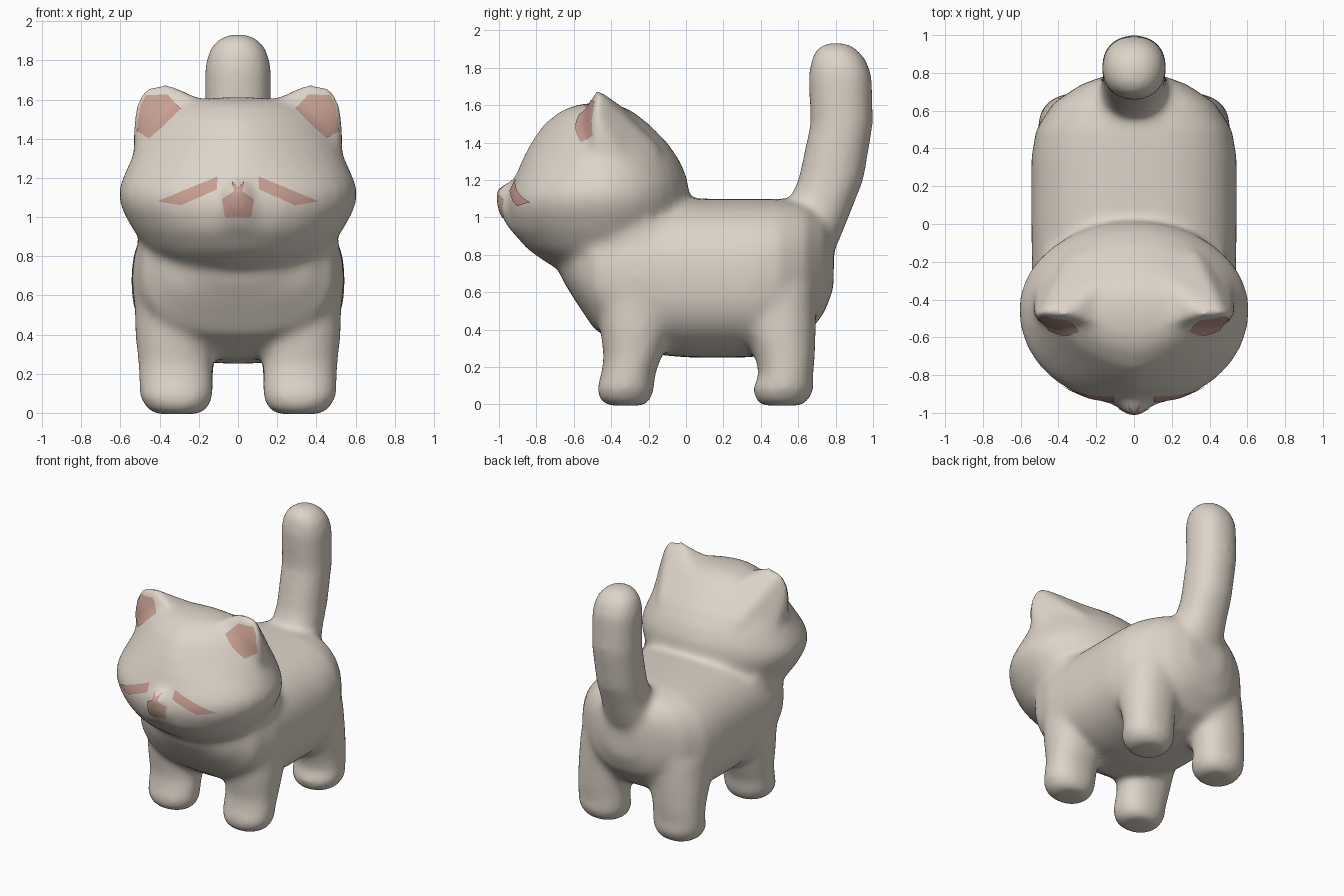
import bpy
import bmesh
import math
from mathutils import Vector
from mathutils.bvhtree import BVHTree

default_cube = bpy.data.objects.get("Cube")
if default_cube:
    bpy.data.objects.remove(default_cube, do_unlink=True)


def make_material(name, colour):
    material = bpy.data.materials.new(name)
    material.use_nodes = True
    material.diffuse_color = colour
    shader = material.node_tree.nodes["Principled BSDF"]
    shader.inputs["Base Color"].default_value = colour
    shader.inputs["Roughness"].default_value = 0.8
    return material


fur_material = make_material("cream fur", (0.73, 0.66, 0.58, 1))
pink_material = make_material("dusty pink", (0.57, 0.345, 0.285, 1))

SIDES = 32
body_mesh = bmesh.new()


def signed_power(value, power):
    return math.copysign(abs(value) ** power, value)


def oval(index, roundness):
    """Unit superellipse point; roundness 2 is a circle."""
    angle = math.tau * index / SIDES
    return (signed_power(math.cos(angle), 2 / roundness),
            signed_power(math.sin(angle), 2 / roundness))


def loft(rings):
    """Skin a closed tube through rings of points."""
    loops = [[body_mesh.verts.new(p) for p in ring] for ring in rings]
    faces = [body_mesh.faces.new(loops[0]), body_mesh.faces.new(loops[-1])]
    for low, high in zip(loops, loops[1:]):
        for i in range(SIDES):
            j = (i + 1) % SIDES
            faces.append(body_mesh.faces.new((low[i], low[j], high[j], high[i])))
    bmesh.ops.recalc_face_normals(body_mesh, faces=faces)


def upright_loft(levels, side=1):
    """Levels hold z, centre x, centre y, x radius, y radius."""
    loft([[(side * cx + rx * c, cy + ry * s, z)
           for c, s in (oval(i, 2.2) for i in range(SIDES))]
          for z, cx, cy, rx, ry in levels])


# Torso: y, half width, bottom, top
torso = [(-0.67, 0.20, 0.68, 0.90), (-0.59, 0.38, 0.55, 1.00),
         (-0.49, 0.49, 0.40, 1.05), (-0.30, 0.54, 0.28, 1.09),
         (0.00, 0.545, 0.25, 1.10), (0.35, 0.545, 0.25, 1.10),
         (0.50, 0.52, 0.28, 1.10), (0.64, 0.43, 0.36, 1.08),
         (0.74, 0.28, 0.49, 1.02), (0.79, 0.14, 0.62, 0.92)]
loft([[(w * c, y, (low + high) / 2 + (high - low) / 2 * s)
       for c, s in (oval(i, 2.5) for i in range(SIDES))]
      for y, w, low, high in torso])

# Neck filling the crease under the head
upright_loft([(0.55, 0, -0.33, 0.42, 0.22), (0.75, 0, -0.31, 0.50, 0.37),
              (0.88, 0, -0.30, 0.515, 0.42), (0.98, 0, -0.30, 0.50, 0.38)])

# Head: z, half width, front y, back y, roundness of the front
head = [(0.71, 0.28, -0.66, -0.15, 2), (0.76, 0.37, -0.75, -0.10, 2),
        (0.83, 0.46, -0.85, -0.05, 2), (0.93, 0.535, -0.935, 0.00, 2),
        (1.03, 0.59, -0.96, 0.01, 2.1), (1.09, 0.61, -0.96, 0.015, 2.1),
        (1.14, 0.61, -0.945, 0.015, 2.1),
        (1.20, 0.59, -0.92, 0.01, 2), (1.30, 0.545, -0.88, -0.03, 1.75),
        (1.40, 0.50, -0.83, -0.10, 1.55), (1.50, 0.43, -0.76, -0.20, 1.55),
        (1.57, 0.33, -0.67, -0.29, 1.7), (1.60, 0.22, -0.59, -0.36, 2),
        (1.612, 0.08, -0.51, -0.42, 2)]
rings = []
for z, width, front, back, roundness in head:
    middle = -0.45
    ring = []
    for i in range(SIDES):
        facing_front = i > SIDES / 2
        c, s = oval(i, roundness if facing_front else 2)
        depth = middle - front if facing_front else back - middle
        ring.append((width * c, middle + depth * s, z))
    rings.append(ring)
loft(rings)

# Small muzzle ridge carrying the nose
upright_loft([(0.86, 0, -0.78, 0.15, 0.08), (0.94, 0, -0.82, 0.17, 0.13),
              (1.04, 0, -0.84, 0.14, 0.165), (1.14, 0, -0.84, 0.09, 0.18),
              (1.19, 0, -0.82, 0.06, 0.14)])

# Ears: broad wedges that blend into the back of the head
ear = [(0.36, -0.48, 1.69), (0.48, -0.47, 1.68), (0.54, -0.49, 1.55),
       (0.54, -0.49, 1.38), (0.17, -0.54, 1.59), (0.30, -0.60, 1.40),
       (0.12, -0.26, 1.54), (0.33, -0.13, 1.36), (0.52, -0.31, 1.26),
       (0.30, -0.45, 1.30)]
for side in (1, -1):
    points = [body_mesh.verts.new((side * x, y, z)) for x, y, z in ear]
    hull = bmesh.ops.convex_hull(body_mesh, input=points)
    faces = [g for g in hull["geom"] if isinstance(g, bmesh.types.BMFace)]
    bmesh.ops.recalc_face_normals(body_mesh, faces=faces)

# Legs with rounded paws; the rear ones rise into the haunches
front_leg = [(-0.007, 0.31, -0.32, 0.11, 0.10), (0.02, 0.31, -0.325, 0.155, 0.135),
             (0.08, 0.315, -0.325, 0.188, 0.155), (0.16, 0.315, -0.31, 0.19, 0.145),
             (0.25, 0.32, -0.285, 0.19, 0.155), (0.40, 0.325, -0.27, 0.20, 0.19),
             (0.62, 0.33, -0.25, 0.20, 0.23), (0.85, 0.28, -0.22, 0.16, 0.16)]
rear_leg = [(-0.007, 0.31, 0.51, 0.11, 0.11), (0.02, 0.31, 0.515, 0.155, 0.14),
            (0.08, 0.315, 0.52, 0.188, 0.165), (0.16, 0.315, 0.535, 0.19, 0.145),
            (0.25, 0.315, 0.53, 0.19, 0.16), (0.40, 0.30, 0.50, 0.21, 0.195),
            (0.62, 0.26, 0.48, 0.24, 0.22), (0.85, 0.22, 0.45, 0.20, 0.20),
            (1.00, 0.18, 0.42, 0.12, 0.12)]
for side in (1, -1):
    upright_loft(front_leg, side)
    upright_loft(rear_leg, side)

# Upright tail
upright_loft([(0.75, 0, 0.58, 0.21, 0.18), (0.90, 0, 0.64, 0.20, 0.19),
              (1.05, 0, 0.71, 0.175, 0.18), (1.20, 0, 0.775, 0.168, 0.175),
              (1.50, 0, 0.833, 0.17, 0.168), (1.76, 0, 0.825, 0.17, 0.17),
              (1.85, 0, 0.815, 0.15, 0.145), (1.905, 0, 0.805, 0.105, 0.105),
              (1.935, 0, 0.80, 0.05, 0.05)])


def make_object(name, mesh_data, material):
    mesh = bpy.data.meshes.new(name)
    mesh_data.to_mesh(mesh)
    mesh_data.free()
    mesh.materials.append(material)
    thing = bpy.data.objects.new(name, mesh)
    bpy.context.collection.objects.link(thing)
    return thing


# Fuse the parts into one soft skin
cat = make_object("cat_body", body_mesh, fur_material)
remesh = cat.modifiers.new("fuse", "REMESH")
remesh.mode = "VOXEL"
remesh.voxel_size = 0.02
remesh.use_smooth_shade = True
soften = cat.modifiers.new("soften", "SMOOTH")
soften.factor = 0.5
soften.iterations = 26
graph = bpy.context.evaluated_depsgraph_get()
skin = bpy.data.meshes.new_from_object(cat.evaluated_get(graph))
cat.modifiers.clear()
cat.data = skin
skin.materials.clear()
skin.materials.append(fur_material)
skin.shade_smooth()
surface = BVHTree.FromPolygons([v.co for v in skin.vertices],
                               [p.vertices for p in skin.polygons])


def face_patch(name, outline, side=1):
    """Drape a thin coloured patch over the front of the skin."""
    patch = bmesh.new()
    patch.faces.new([patch.verts.new((side * x, 0, z)) for x, z in outline])
    bmesh.ops.triangulate(patch, faces=patch.faces[:])
    for axis in (Vector((1, 0, 0)), Vector((0, 0, 1))):
        for step in range(-30, 90):
            bmesh.ops.bisect_plane(patch, geom=patch.verts[:] + patch.edges[:] + patch.faces[:],
                                   plane_co=axis * step * 0.02, plane_no=axis)
    bmesh.ops.remove_doubles(patch, verts=patch.verts[:], dist=0.003)
    bmesh.ops.triangulate(patch, faces=patch.faces[:])
    for vert in patch.verts:
        start = Vector((vert.co.x, -2, vert.co.z))
        hit, normal, _, _ = surface.ray_cast(start, Vector((0, 1, 0)))
        if hit is None or hit.y > -0.4:
            start.y = -0.52
            hit, normal, _, _ = surface.find_nearest(start)
        vert.co = hit + normal * 0.005
    for face in patch.faces:
        face.normal_update()
        if face.normal.y > 0:
            face.normal_flip()
        face.smooth = True
    make_object(name, patch, pink_material)


# Painted eyes, inner ears and nose
eye = [(0.105, 1.205), (0.105, 1.14), (0.29, 1.06), (0.41, 1.08)]
inner_ear = [(0.36, 1.625), (0.47, 1.62), (0.495, 1.57), (0.515, 1.44),
             (0.45, 1.40), (0.38, 1.46), (0.29, 1.55)]
for side, label in ((1, "left"), (-1, "right")):
    face_patch(label + "_eye", eye, side)
    face_patch(label + "_inner_ear", inner_ear, side)
half_nose = [(0.03, 1.18), (0.02, 1.13), (0.08, 1.09), (0.065, 1.0)]
face_patch("nose", [(0, 1.15)] + half_nose + [(-x, z) for x, z in reversed(half_nose)])
